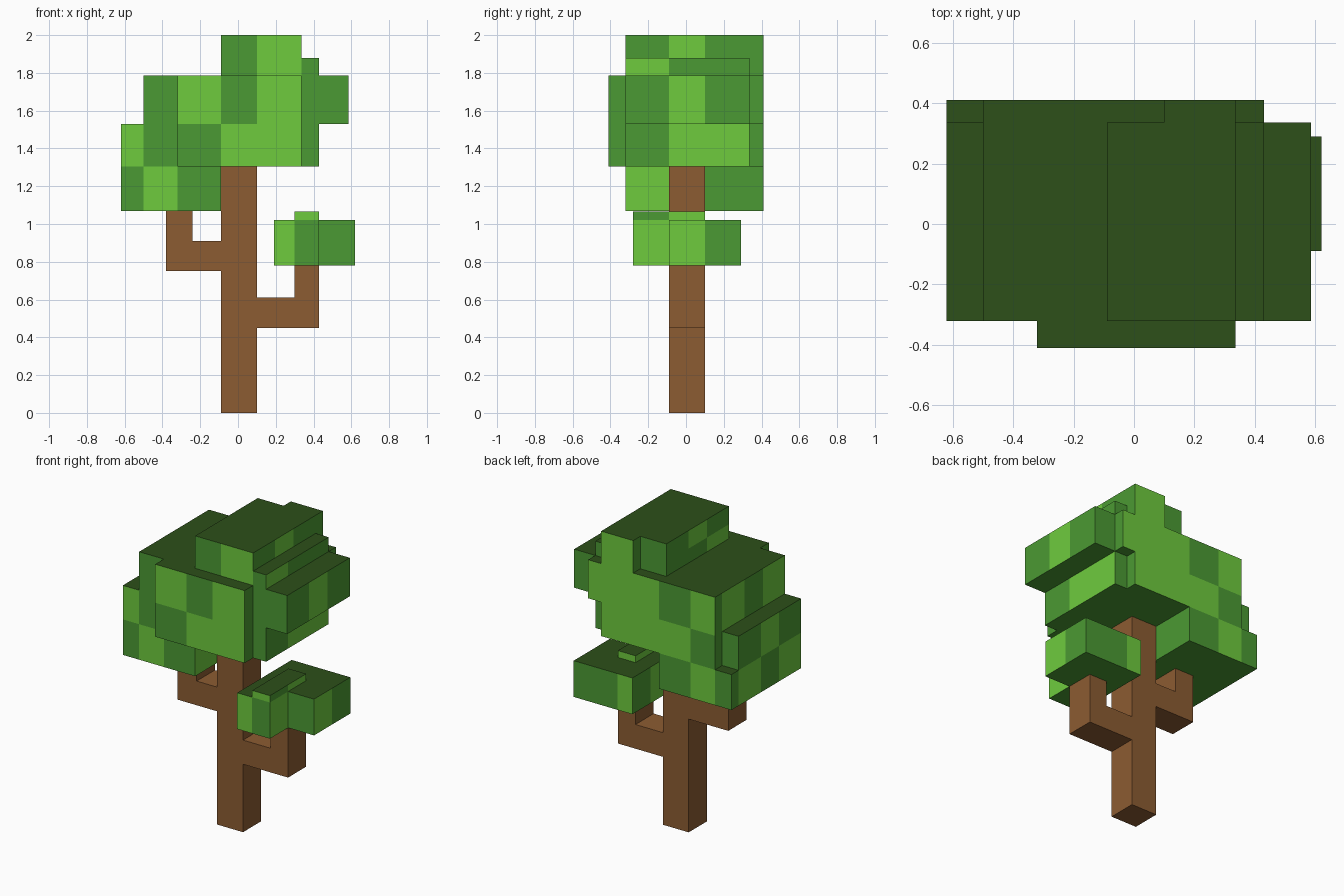
import bpy, bmesh

if "Cube" in bpy.data.objects:
    bpy.data.objects.remove(bpy.data.objects["Cube"])


def material(name, rgb):
    m = bpy.data.materials.new(name)
    m.diffuse_color = (*rgb, 1)
    m.use_nodes = True
    m.node_tree.nodes["Principled BSDF"].inputs["Base Color"].default_value = m.diffuse_color
    return m


BARK = material("bark", (0.262, 0.107, 0.032))
MID = material("leaf_mid", (0.071, 0.323, 0.033))
LIGHT = material("leaf_light", (0.156, 0.597, 0.048))
DEEP = material("leaf_deep", (0.026, 0.080, 0.010))


def blocks(name, boxes, mats, pick=lambda axis, side, c: 0, cuts=((), (), ())):
    """Merge boxes (x0, x1, y0, y1, z0, z1) into one skin with no inner faces."""
    grid = [sorted({b[2 * a + s] for b in boxes for s in (0, 1)} | set(cuts[a])) for a in range(3)]
    size = [len(g) - 1 for g in grid]

    def centre(cell):
        return [(grid[a][cell[a]] + grid[a][cell[a] + 1]) / 2 for a in range(3)]

    def filled(cell):
        if any(not 0 <= cell[a] < size[a] for a in range(3)):
            return False
        c = centre(cell)
        return any(all(b[2 * a] < c[a] < b[2 * a + 1] for a in range(3)) for b in boxes)

    bm = bmesh.new()
    verts = {}

    def vert(key):
        if key not in verts:
            verts[key] = bm.verts.new([grid[a][key[a]] for a in range(3)])
        return verts[key]

    for cell in [(i, j, k) for i in range(size[0]) for j in range(size[1]) for k in range(size[2])]:
        if not filled(cell):
            continue
        for axis in range(3):
            u, v = (axis + 1) % 3, (axis + 2) % 3
            for side in (0, 1):
                near = list(cell)
                near[axis] += 2 * side - 1
                if filled(near):
                    continue
                ring = []
                for du, dv in ((0, 0), (1, 0), (1, 1), (0, 1)):
                    key = list(cell)
                    key[axis] += side
                    key[u] += du
                    key[v] += dv
                    ring.append(vert(tuple(key)))
                face = bm.faces.new(ring if side else ring[::-1])
                face.material_index = pick(axis, side, centre(cell))
    mesh = bpy.data.meshes.new(name)
    bm.to_mesh(mesh)
    bm.free()
    for m in mats:
        mesh.materials.append(m)
    obj = bpy.data.objects.new(name, mesh)
    bpy.context.collection.objects.link(obj)
    return obj


def band(edges, value):
    return sum(value > e for e in edges)


# Patchwork of leaf greens: rows run top to bottom, columns along x or y
XCUT = (-0.50, -0.32, -0.09, 0.10, 0.335, 0.43)
YCUT = (-0.32, -0.09, 0.10, 0.335)
ZCUT = (1.88, 1.78, 1.53, 1.30)
PATCH = {
    (1, 0): ("DDDDLDD", "DDDDLDD", "DDLDLDD", "LDDLLDD", "DLDDDDD"),
    (1, 1): ("DDDDLDD", "DDDDLDD", "DLDLLLD", "DDLLLDD", "DLDDDDD"),
    (0, 1): ("DDLDD", "DLDDD", "DDLDD", "DDLLD", "DLDDD"),
    (0, 0): ("DDLDD", "DLDDD", "DLDLD", "DDLDD", "DLDLD"),
}


def crown_colour(axis, side, c):
    if axis == 2:
        return 2 if side else 0
    row = sum(c[2] < z for z in ZCUT)
    col = band(XCUT, c[0]) if axis == 1 else band(YCUT, c[1])
    return int(PATCH[axis, side][row][col] == "L")


def tuft_colour(axis, side, c):
    if axis == 2:
        return 2 if side else 0
    ridge = c[2] > 1.02
    if axis == 1:
        return int(ridge or c[0] < 0.30)
    return int(c[1] > -0.09) if ridge else int(c[1] < 0.10)


# Trunk with two elbow branches
A, B = -0.09, 0.10
blocks("trunk_and_branches", [
    (A, B, A, B, 0, 1.305),
    (B, 0.43, A, B, 0.45, 0.61), (0.30, 0.43, A, B, 0.45, 0.78),
    (-0.38, A, A, B, 0.75, 0.91), (-0.38, -0.24, A, B, 0.75, 1.07),
], [BARK])

# Main crown
GREENS = [MID, LIGHT, DEEP]
blocks("crown", [
    (-0.50, 0.335, -0.32, 0.41, 1.305, 1.785),    # core
    (-0.32, 0.335, -0.41, -0.32, 1.305, 1.785),   # front slab
    (-0.62, A, -0.32, 0.41, 1.07, 1.305),         # low left
    (-0.62, -0.50, -0.32, 0.335, 1.305, 1.53),    # left step
    (A, 0.335, -0.32, 0.335, 1.785, 2.0),         # top
    (B, 0.335, 0.335, 0.41, 1.785, 2.0),          # top, back lip
    (0.335, 0.43, -0.32, 0.335, 1.305, 1.88),     # right column
    (0.335, 0.43, 0.335, 0.41, 1.53, 1.785),      # right, back corner
    (0.43, 0.585, -0.32, 0.335, 1.53, 1.785),     # right shelf
], GREENS, crown_colour, (XCUT, YCUT, ()))

# Small leaf tuft on the right branch
blocks("branch_tuft", [
    (0.19, 0.43, -0.28, 0.29, 0.78, 1.02),
    (0.43, 0.62, A, 0.29, 0.78, 1.02),
    (0.30, 0.43, -0.28, B, 1.02, 1.065),
], GREENS, tuft_colour)
